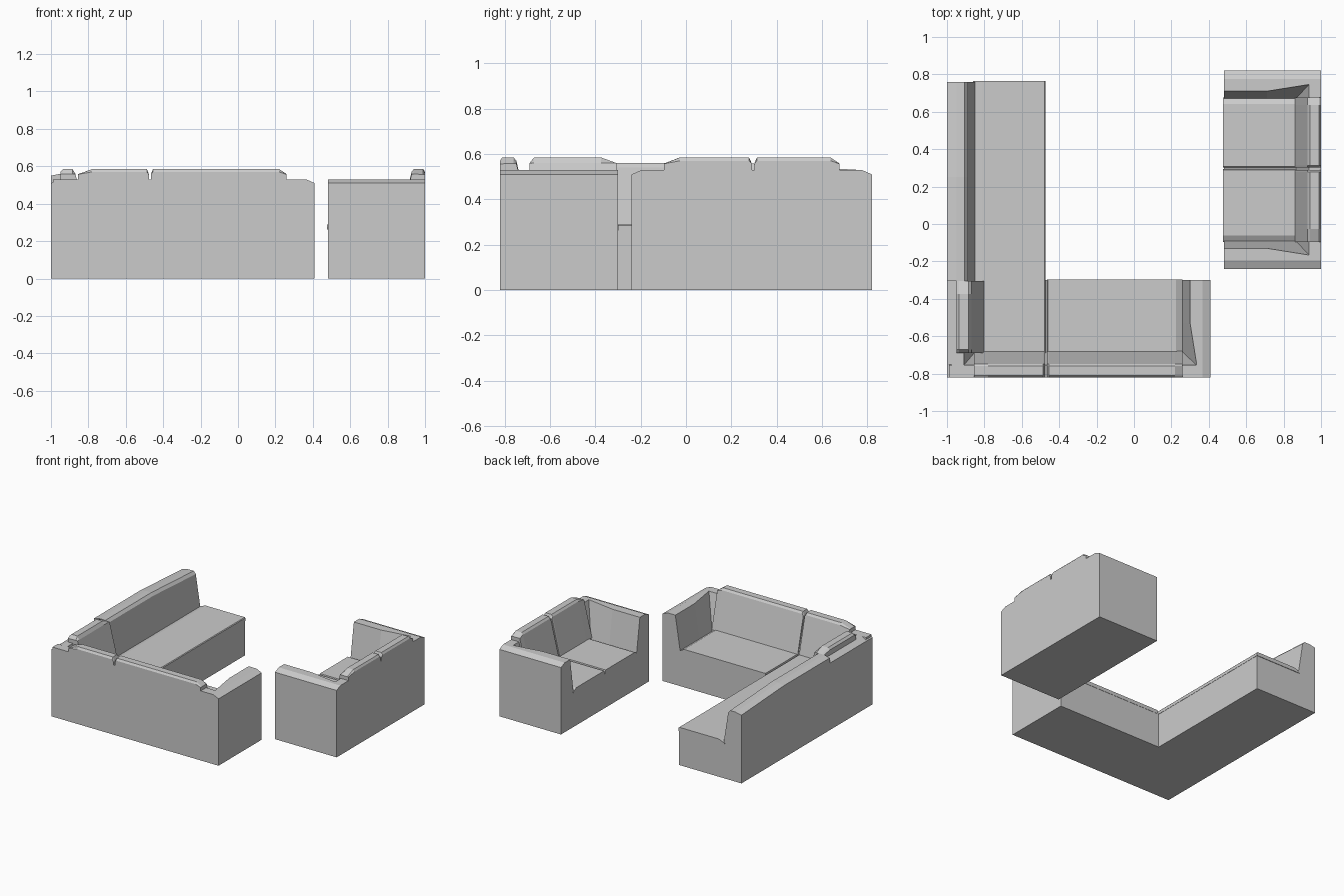
import bpy, bmesh

if "Cube" in bpy.data.objects:
    bpy.data.objects.remove(bpy.data.objects["Cube"])


def loft(name, place, sections):
    """Skin a closed solid through sections [(t, [(a, b), ...]), ...]."""
    bm = bmesh.new()
    rings = [[bm.verts.new(place(t, a, b)) for a, b in pts] for t, pts in sections]
    n = len(rings[0])
    for r0, r1 in zip(rings, rings[1:]):
        for i in range(n):
            j = (i + 1) % n
            bm.faces.new((r0[i], r0[j], r1[j], r1[i]))
    bm.faces.new(rings[0])
    bm.faces.new(rings[-1])
    bmesh.ops.recalc_face_normals(bm, faces=bm.faces)
    me = bpy.data.meshes.new(name)
    bm.to_mesh(me)
    bm.free()
    ob = bpy.data.objects.new(name, me)
    bpy.context.collection.objects.link(ob)
    return ob


# Local frames: u runs along the backrest, d is depth from its outer face
def main(u, d, z):
    return (u, -0.82 + d, z)


def left(u, d, z):
    return (-1 + d, u, z)


def chair(u, d, z):
    return (1 - d, u, z)


CUSHION = [(0, .53), (0, .57), (.01, .585), (.06, .585), (.072, .57), (.14, .285), (.06, .285)]
CORNER_CUSHION = [(.05, .5), (.05, .57), (.065, .585), (.115, .585), (.13, .56), (.2, .285), (.1, .285)]
WALL = [(0, 0), (0, .53), (.065, .53), (.135, .27), (.135, 0)]


def prism(name, frame, u0, u1, prof):
    return loft(name, frame, [(u0, prof), (u1, prof)])


def back_cushion(name, frame, u0, u1, c0, c1, prof=CUSHION):
    # the top drops at each end of the cushion
    low = [(d, min(z, .558 + .02 * (d - .06))) for d, z in prof]
    return loft(name, frame, [(u0, low), (u0 + c0, prof), (u1 - c1, prof), (u1, low)])


def arm(name, frame, outer, s):
    # inner face twists outwards towards the backrest
    secs = []
    for d, w in ((0, .075), (.07, .075), (.29, .11), (.52, .11)):
        secs.append((d, [(outer, 0), (outer, .51), (outer - s * .045, .53),
                         (outer - s * w, .53), (outer - s * .15, .27), (outer - s * .15, 0)]))
    return loft(name, lambda d, u, z: frame(u, d, z), secs)


def seat(name, frame, u0, u1, c0, c1, d0, d1):
    prof = [(u0, .262), (u0, .27), (u0 + c0, .29), (u1 - c1, .29), (u1, .27), (u1, .262)]
    return loft(name, lambda d, u, z: frame(u, d, z), [(d0, prof), (d1, prof)])


def base(name, frame, u0, u1, d0, d1):
    return prism(name, frame, u0, u1, [(d0, 0), (d0, .268), (d1, .268), (d1, 0)])


# Corner sofa: long back section
base("sofa_base", main, -.87, .3, .05, .52)
prism("sofa_back_wall", main, -.99, .345, WALL)
arm("sofa_arm", main, .41, 1)
seat("sofa_seat", main, -.465, .26, .004, .035, .1, .522)
back_cushion("sofa_back_cushion_wide", main, -.465, .26, .01, .04)
back_cushion("sofa_back_cushion_corner", main, -.855, -.477, .075, .01)

# Corner sofa: corner wall and its side cushion
prism("corner_wall", left, -.82, -.30,
      [(0, 0), (0, .51), (.045, .53), (.09, .53), (.15, .27), (.15, 0)])
back_cushion("corner_side_cushion", left, -.69, -.305, .02, .07, CORNER_CUSHION)

# Corner sofa: chaise with a side wall that falls towards its end
base("chaise_base", left, -.6, .76, .13, .525)
loft("chaise_seat", lambda y, x, z: (x, y, z),
     [(y, [(-.86, .262), (-.86, .27), (-.81, .29), (-.478, .29), (-.473, .285), (-.473, .262)])
      for y in (-.7, .764)])
loft("chaise_side_wall", left,
     [(y, [(0, 0), (0, .55 - k), (.05, .56 - k), (.095, .56 - k), (.112, .54 - k), (.15, .27), (.15, 0)])
      for y, k in ((-.305, 0), (.25, 0), (.76, .03))])

# Two-seat sofa facing it
base("loveseat_base", chair, -.12, .70, .05, .52)
prism("loveseat_back_wall", chair, -.17, .75, WALL)
for side, outer, s in (("near", -.24, -1), ("far", .82, 1)):
    arm("loveseat_arm_" + side, chair, outer, s)
for side, u0, u1, c0, c1 in (("near", -.097, .295, .035, .006), ("far", .301, .677, .006, .035)):
    seat("loveseat_seat_" + side, chair, u0, u1, c0, c1, .1, .524)
    a = .07 if side == "near" else .012
    b = .012 if side == "near" else .04
    back_cushion("loveseat_back_cushion_" + side, chair, u0, u1 - (.025 if side == "near" else 0) + .02 * (side == "near"), a, b)
